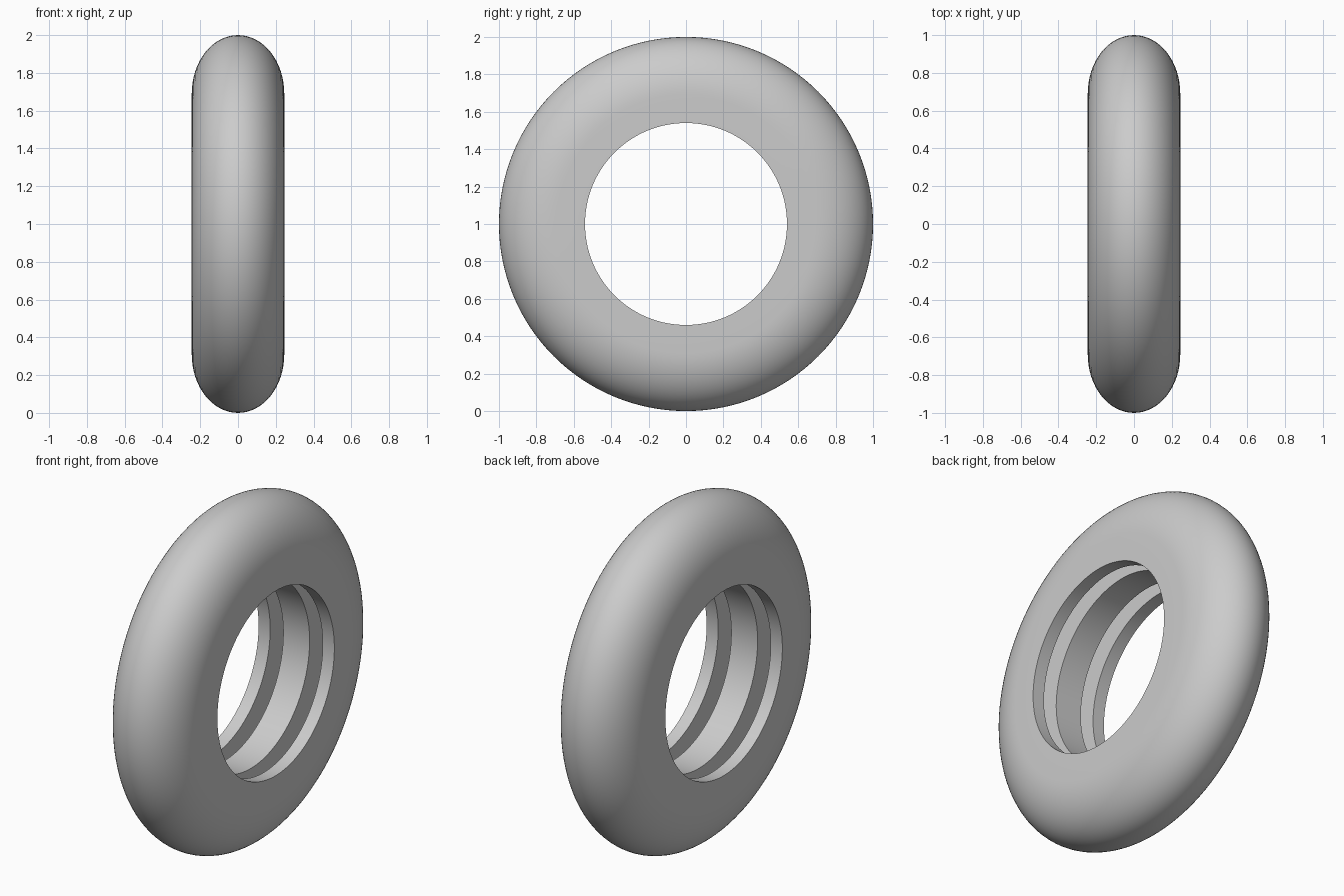
import bpy, bmesh, math
from mathutils import Matrix, Vector

cube = bpy.data.objects.get("Cube")
if cube:
    bpy.data.objects.remove(cube, do_unlink=True)

SEGMENTS = 128
HALF_WIDTH, OUTER, SHOULDER, BORE, GROOVE = 0.245, 1.0, 0.69, 0.54, 0.70
GROOVE_IN, GROOVE_OUT = 0.085, 0.17

grey = bpy.data.materials.new("plain grey")
grey.use_nodes = True
colour = (0.6, 0.6, 0.6, 1)
grey.diffuse_color = colour
grey.node_tree.nodes["Principled BSDF"].inputs["Base Color"].default_value = colour

# Cross-section (x, radius): rounded tread, then the bore with two deep grooves
profile = []
for i in range(33):
    a = math.pi * i / 32
    profile.append((HALF_WIDTH * math.cos(a),
                    SHOULDER + (OUTER - SHOULDER) * math.sin(a)))
half = [(HALF_WIDTH, BORE), (GROOVE_OUT, BORE), (GROOVE_OUT, GROOVE),
        (GROOVE_IN, GROOVE), (GROOVE_IN, BORE)]
profile += [(-x, r) for x, r in half] + half[::-1]

# Revolve the cross-section around the x axis
bm = bmesh.new()
rings = []
for s in range(SEGMENTS):
    turn = Matrix.Rotation(2 * math.pi * s / SEGMENTS, 3, "X")
    rings.append([bm.verts.new(turn @ Vector((x, 0, r)) + Vector((0, 0, OUTER)))
                  for x, r in profile])
count = len(profile)
for s in range(SEGMENTS):
    here, there = rings[s], rings[(s + 1) % SEGMENTS]
    for i in range(count):
        j = (i + 1) % count
        bm.faces.new((here[i], here[j], there[j], there[i]))
bmesh.ops.recalc_face_normals(bm, faces=bm.faces)

mesh = bpy.data.meshes.new("grooved_ring")
bm.to_mesh(mesh)
bm.free()
mesh.materials.append(grey)
ring = bpy.data.objects.new("grooved_ring", mesh)
bpy.context.collection.objects.link(ring)

# Smooth the round surfaces, keep the bore edges sharp
bpy.context.view_layer.objects.active = ring
ring.select_set(True)
bpy.ops.object.shade_smooth_by_angle(angle=math.radians(30))
